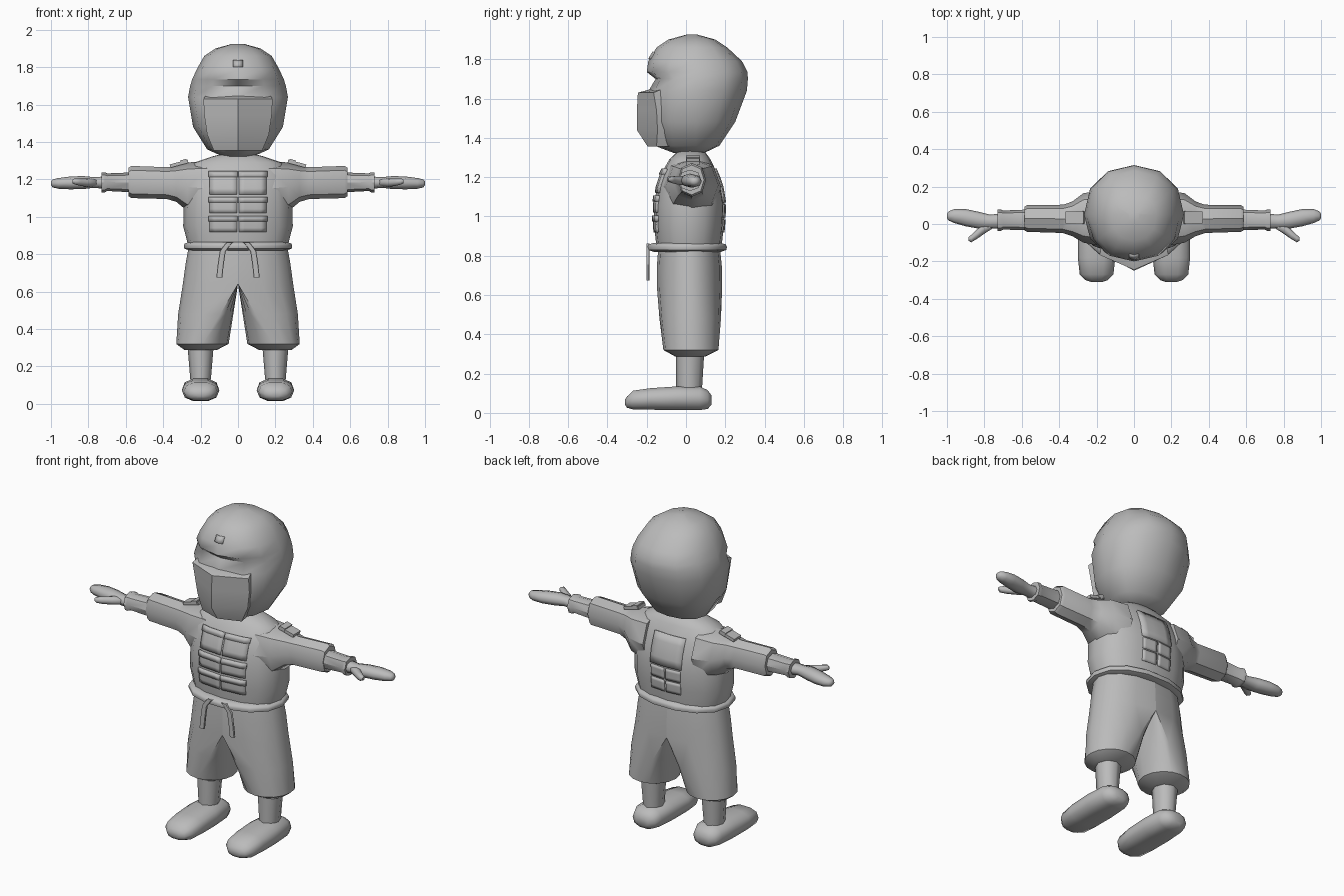
import bpy, bmesh, math
from mathutils import Vector, Matrix
from mathutils.bvhtree import BVHTree

if "Cube" in bpy.data.objects:
    bpy.data.objects.remove(bpy.data.objects["Cube"])

grey = bpy.data.materials.new("plain grey")
grey.diffuse_color = (0.5, 0.5, 0.5, 1)
grey.use_nodes = True
grey.node_tree.nodes["Principled BSDF"].inputs["Base Color"].default_value = grey.diffuse_color


def finish(name, bm, angle=40, mirror=False, solid=0):
    bmesh.ops.recalc_face_normals(bm, faces=bm.faces)
    mesh = bpy.data.meshes.new(name)
    bm.to_mesh(mesh)
    ob = bpy.data.objects.new(name, mesh)
    bpy.context.collection.objects.link(ob)
    mesh.materials.append(grey)
    bpy.ops.object.select_all(action='DESELECT')
    ob.select_set(True)
    bpy.context.view_layer.objects.active = ob
    bpy.ops.object.shade_smooth_by_angle(angle=math.radians(angle))
    if solid:
        m = ob.modifiers.new("thickness", 'SOLIDIFY')
        m.thickness, m.offset = solid, 0
    if mirror:
        ob.modifiers.new("mirror", 'MIRROR').use_mirror_merge = False
    return bm


def loft(name, rings, **kw):
    """Skin a list of equal point rings and cap both ends."""
    bm = bmesh.new()
    rows = [[bm.verts.new(p) for p in r] for r in rings]
    n = len(rows[0])
    for a, b in zip(rows, rows[1:]):
        for i in range(n):
            j = (i + 1) % n
            bm.faces.new((a[i], a[j], b[j], b[i]))
    bm.faces.new(rows[0])
    bm.faces.new(rows[-1])
    return finish(name, bm, **kw)


def oval(a0, a1, b0, b1, n, power=1.0, mid=None):
    """Rounded outline between two limits on each of two axes."""
    mid = (b0 + b1) / 2 if mid is None else mid
    pts = []
    for i in range(n):
        t = 2 * math.pi * i / n
        c, s = [math.copysign(abs(v) ** power, v) if abs(v) > 1e-6 else 0
                for v in (math.cos(t), math.sin(t))]
        pts.append(((a0 + a1) / 2 + c * (a1 - a0) / 2,
                    mid + s * ((b1 - mid) if s > 0 else (mid - b0))))
    return pts


def ring_z(z, x0, x1, y0, y1, n=12, power=1.0, mid=None):
    return [(a, b, z) for a, b in oval(x0, x1, y0, y1, n, power, mid)]


def ring_x(x, y0, y1, z0, z1, n=8, power=0.9):
    return [(x, a, b) for a, b in oval(y0, y1, z0, z1, n, power)]


def ring_y(y, x0, x1, z0, z1, n=10, power=0.8):
    return [(a, y, b) for a, b in oval(x0, x1, z0, z1, n, power)]


# Hooded head: half width, front and back at each height, with an eye recess
head = [(1.322, .08, -.06, .09), (1.36, .165, -.16, .17), (1.48, .24, -.19, .25),
        (1.64, .267, -.19, .31), (1.70, .256, -.155, .315), (1.735, .245, -.20, .313),
        (1.79, .22, -.192, .285), (1.86, .18, -.15, .21), (1.90, .12, -.09, .15),
        (1.925, .03, 0, .06)]
head_bm = loft("head", [ring_z(z, -w, w, f, b, 12, .9, .05) for z, w, f, b in head], angle=50)
head_tree = BVHTree.FromBMesh(head_bm)

# Face mask with a centre crease
mask = []
for z, w, edge, front in [(1.355, .13, -.15, -.195), (1.44, .165, -.145, -.25),
                          (1.54, .18, -.15, -.25), (1.63, .185, -.165, -.245)]:
    mask.append([(-w, edge, z), (0, front, z), (w, edge, z), (w * .8, 0, z), (-w * .8, 0, z)])
mask.append([(x * .95, y * .78, 1.645) for x, y, z in mask[-1]])
loft("face_mask", mask, angle=25)

# Jacket body
body = [(.84, .265, -.15, .18), (.95, .293, -.162, .193), (1.06, .29, -.162, .198),
        (1.15, .285, -.148, .183), (1.22, .27, -.125, .158), (1.29, .235, -.085, .125),
        (1.325, .13, -.05, .10), (1.34, .06, -.02, .06)]
body_bm = loft("jacket", [ring_z(z, -w, w, f, b, 16, .85) for z, w, f, b in body], angle=60)
body_tree = BVHTree.FromBMesh(body_bm)

# Sleeves, forearms and cuffs
loft("sleeve", [ring_x(x, *r) for x, r in [
    (.16, (-.12, .18, 1.00, 1.30)), (.27, (-.10, .165, 1.03, 1.29)),
    (.33, (-.065, .12, 1.08, 1.272)), (.38, (-.048, .103, 1.095, 1.265)),
    (.57, (-.042, .102, 1.10, 1.272)), (.585, (-.035, .092, 1.11, 1.262)),
    (.585, (-.02, .075, 1.13, 1.24))]], mirror=True)
loft("forearm", [ring_x(x, *r) for x, r in [
    (.55, (-.033, .078, 1.13, 1.238)), (.70, (-.03, .072, 1.138, 1.232)),
    (.712, (-.037, .078, 1.13, 1.238)), (.73, (-.037, .078, 1.13, 1.238)),
    (.73, (-.02, .06, 1.15, 1.22))]], mirror=True)

# Mitten hands with thumbs
loft("hand", [ring_x(x, *r) for x, r in [
    (.72, (-.025, .055, 1.15, 1.215)), (.77, (-.025, .05, 1.155, 1.212)),
    (.83, (-.025, .065, 1.148, 1.218)), (.90, (-.012, .08, 1.147, 1.215)),
    (.96, (.005, .08, 1.15, 1.207)), (.99, (.018, .068, 1.157, 1.20)),
    (1.0, (.03, .055, 1.168, 1.19))]], angle=60, mirror=True)
loft("thumb", [ring_x(x, *r) for x, r in [
    (.75, (-.02, .02, 1.165, 1.20)), (.80, (-.052, .01, 1.16, 1.207)),
    (.84, (-.08, -.03, 1.165, 1.207)), (.87, (-.098, -.058, 1.172, 1.207)),
    (.885, (-.09, -.07, 1.18, 1.20))]], angle=60, mirror=True)

# Trouser legs: half a hip section at the waist, a full round at the hem
legs = []
for z, k, hip, f, b, cx, r in [
        (.85, 0, .262, -.14, .172, .19, .14), (.75, 0, .28, -.148, .182, .19, .14),
        (.64, 0, .295, -.148, .184, .19, .14), (.48, .5, .31, -.135, .178, .19, .14),
        (.32, 1, .33, -.115, .165, .19, .14), (.287, 1, .3, -.055, .10, .20, .085)]:
    ring = []
    for i in range(16):
        t = 2 * math.pi * i / 16
        c, s = math.cos(t), math.sin(t)
        x = (1 - k) * hip * max(c, 0) ** .85 + k * (cx + r * c)
        ring.append((x, (f + b) / 2 + (b - f) / 2 * s, z))
    legs.append(ring)
loft("trouser_leg", legs, mirror=True)

# Shins and shoes
loft("shin", [ring_z(.31, .13, .27, -.052, .093, 8), ring_z(.13, .145, .255, -.05, .082, 8)],
     angle=50, mirror=True)
loft("shoe", [ring_y(y, *r) for y, r in [
    (.13, (.16, .24, .04, .09)), (.11, (.125, .275, .018, .118)),
    (.07, (.11, .29, .012, .137)), (-.05, (.10, .30, .012, .137)),
    (-.18, (.10, .30, .014, .128)), (-.27, (.11, .29, .016, .115)),
    (-.30, (.14, .26, .025, .085)), (-.31, (.17, .23, .04, .07))]], angle=60, mirror=True)

# Belt and hanging ends
loft("belt", [ring_z(z, -.29 + d, .29 - d, -.20 + d, .213 - d, 14, .9)
              for z, d in [(.82, .03), (.83, .003), (.845, 0), (.858, .006), (.866, .035)]], angle=50)
loft("belt_end", [ring_z(z, x - .016, x + .016, -.202, -.186, 8, .5)
                  for z, x in [(.862, .045), (.845, .06), (.815, .082), (.74, .093), (.675, .10)]],
     mirror=True)


def patch(name, tree, x0, x1, z0, z1, side, thick, nx=5, nz=4, mirror=False):
    """Curved plate laid on a surface, seen from the front (-1) or back (1)."""
    bm = bmesh.new()
    rows = []
    for j in range(nz + 1):
        row = []
        for i in range(nx + 1):
            x, z = x0 + (x1 - x0) * i / nx, z0 + (z1 - z0) * j / nz
            hit = tree.ray_cast(Vector((x, side, z)), Vector((0, -side, 0)))[0]
            row.append(bm.verts.new(hit))
        rows.append(row)
    for a, b in zip(rows, rows[1:]):
        for i in range(nx):
            bm.faces.new((a[i], a[i + 1], b[i + 1], b[i]))
    finish(name, bm, angle=30, solid=2 * thick, mirror=mirror)


# Chest pouches with flaps
for z0, z1 in [(1.12, 1.24), (1.02, 1.105), (.92, 1.005)]:
    patch("chest_pouch", body_tree, .006, .15, z0, z1, -1, .007, mirror=True)
    patch("pouch_flap", body_tree, .003, .154, z1 - .03, z1, -1, .012, nz=1, mirror=True)

# Back panel and its small pouches
patch("back_panel", body_tree, -.10, .10, 1.07, 1.24, 1, .010)
for z0 in (.92, .995):
    patch("back_pouch", body_tree, .006, .095, z0, z0 + .065, 1, .007, mirror=True)

# Small knot on the hood front
patch("hood_knot", head_tree, -.025, .025, 1.80, 1.835, -1, .007, 2, 2)

# Shoulder tabs, each a strip with a raised block
for name, x, z, size in [("shoulder_tab", .315, 1.284, (.10, .065, .018)),
                         ("shoulder_block", .29, 1.296, (.035, .07, .02))]:
    bm = bmesh.new()
    bmesh.ops.create_cube(bm, size=1, matrix=Matrix.Translation((x, .035, z))
                          @ Matrix.Rotation(math.radians(15), 4, 'Y')
                          @ Matrix.Diagonal((*size, 1)))
    finish(name, bm, mirror=True)
